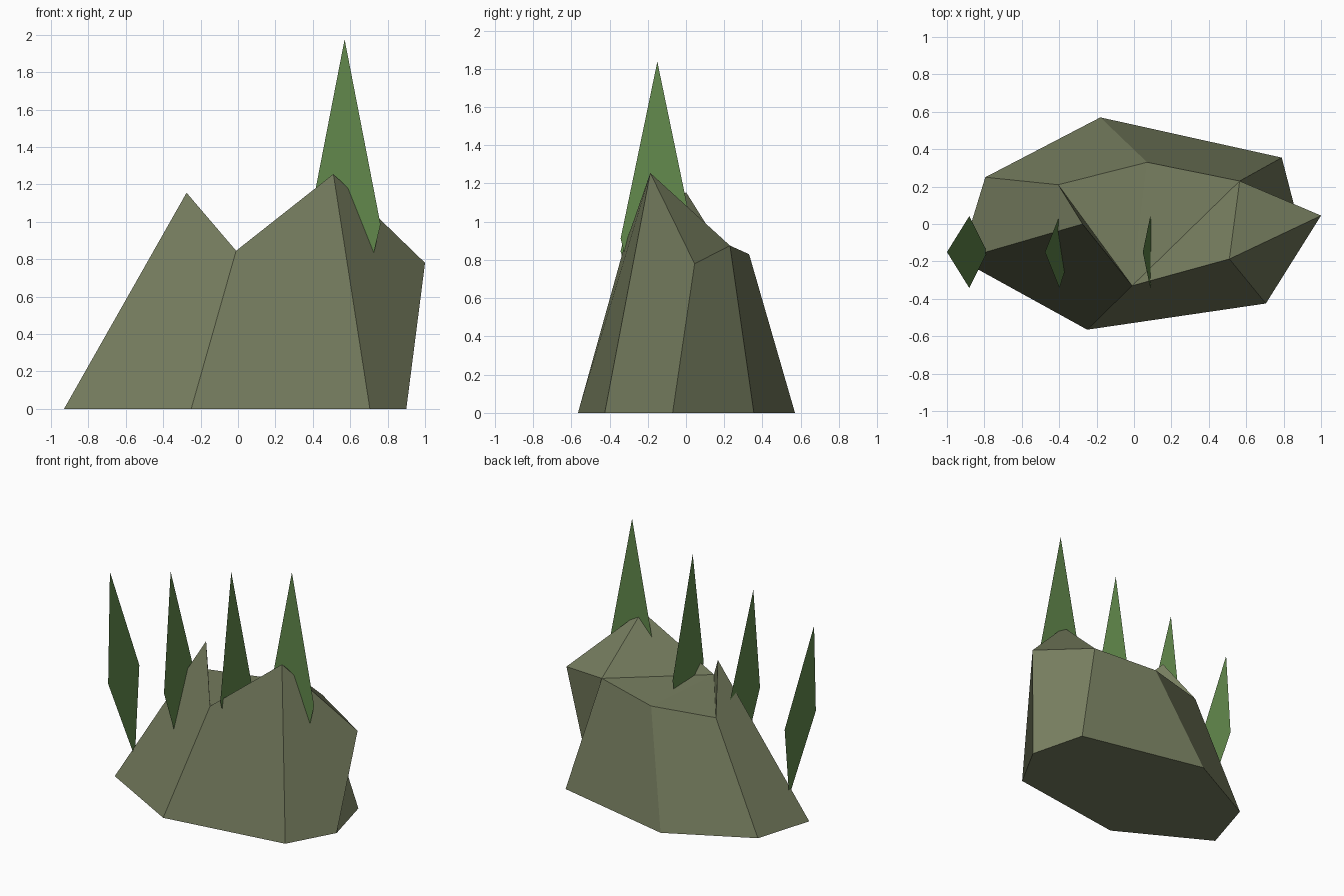
import bpy
import bmesh

if "Cube" in bpy.data.objects:
    bpy.data.objects.remove(bpy.data.objects["Cube"])


def material(name, rgb):
    mat = bpy.data.materials.new(name)
    mat.diffuse_color = (*rgb, 1.0)
    mat.use_nodes = True
    mat.node_tree.nodes["Principled BSDF"].inputs["Base Color"].default_value = mat.diffuse_color
    return mat


def build(name, points, faces, mat):
    mesh = bpy.data.meshes.new(name)
    bm = bmesh.new()
    verts = [bm.verts.new(p) for p in points]
    for face in faces:
        bm.faces.new([verts[i] for i in face])
    bmesh.ops.recalc_face_normals(bm, faces=bm.faces)
    bm.to_mesh(mesh)
    bm.free()
    mesh.materials.append(mat)
    obj = bpy.data.objects.new(name, mesh)
    bpy.context.collection.objects.link(obj)
    return obj


rock_mat = material("olive stone", (0.181, 0.205, 0.114))
leaf_mat = material("leaf green", (0.122, 0.250, 0.072))

# Rock: seven-sided base lofted to an uneven seven-point crest
base = [(-0.93, -0.19), (-0.25, -0.565), (0.705, -0.425), (0.90, -0.07),
        (0.79, 0.355), (-0.18, 0.57), (-0.795, 0.25)]
crest = [(-0.275, 0.0, 1.155), (-0.01, -0.33, 0.845), (0.51, -0.187, 1.255),
         (1.0, 0.045, 0.78), (0.565, 0.23, 0.875), (0.07, 0.33, 0.83),
         (-0.405, 0.21, 0.82)]
n = len(base)
sides = [(i, (i + 1) % n, n + (i + 1) % n, n + i) for i in range(n)]
bottom = [tuple(reversed(range(n)))]
top = [(n, n + 1, n + 6), (n + 1, n + 5, n + 6), (n + 1, n + 4, n + 5),
       (n + 1, n + 2, n + 4), (n + 2, n + 3, n + 4)]
build("rock", [(x, y, 0) for x, y in base] + crest, sides + bottom + top, rock_mat)

# Leaf blades: flat kites in a row, leaning more toward the left end
HALF_WIDTH = 0.192
ROW_Y = -0.15
# tip x, tip z, drop to widest point, full drop, lean, faces front
blades = [(-1.0, 1.56, 0.77, 1.39, 0.155, False),
          (-0.476, 1.70, 0.855, 1.56, 0.09, False),
          (0.047, 1.837, 0.925, 1.68, 0.043, False),
          (0.57, 1.975, 0.99, 1.80, 0.0, True)]
for i, (x, z, mid, drop, lean, front) in enumerate(blades):
    wx, wy = (HALF_WIDTH, 0) if front else (0, HALF_WIDTH)
    mx = x + lean * mid
    kite = [(x, ROW_Y, z),
            (mx + wx, ROW_Y + wy, z - mid),
            (x + lean * drop, ROW_Y, z - drop),
            (mx - wx, ROW_Y - wy, z - mid)]
    build(f"leaf_blade_{i + 1}", kite, [(0, 3, 2, 1)], leaf_mat)
